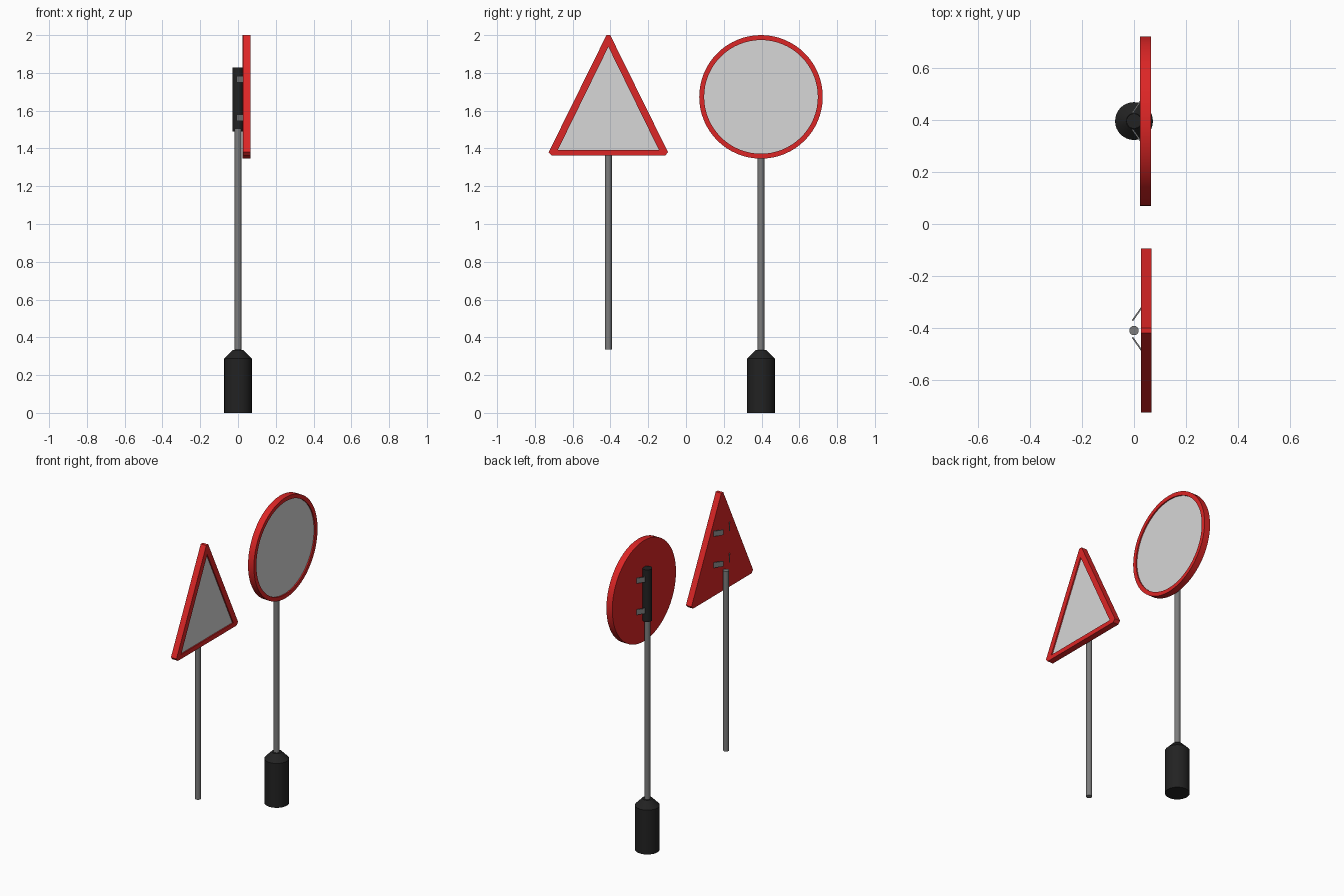
import bpy, bmesh, math
from mathutils import Matrix

cube = bpy.data.objects.get("Cube")
if cube:
    bpy.data.objects.remove(cube, do_unlink=True)


def material(name, rgb):
    m = bpy.data.materials.new(name)
    m.use_nodes = True
    m.diffuse_color = (*rgb, 1)
    bsdf = next(n for n in m.node_tree.nodes if n.type == 'BSDF_PRINCIPLED')
    bsdf.inputs["Base Color"].default_value = (*rgb, 1)
    return m


RED = material("sign red", (0.72, 0.019, 0.019))
PANEL = material("panel light grey", (0.68, 0.68, 0.68))
STEEL = material("steel grey", (0.2, 0.2, 0.2))
BLACK = material("black plastic", (0.016, 0.016, 0.016))


def finish(name, bm, mats, smooth=False):
    bmesh.ops.remove_doubles(bm, verts=bm.verts, dist=0.0005)
    bmesh.ops.recalc_face_normals(bm, faces=bm.faces)
    mesh = bpy.data.meshes.new(name)
    bm.to_mesh(mesh)
    bm.free()
    for m in mats:
        mesh.materials.append(m)
    ob = bpy.data.objects.new(name, mesh)
    bpy.context.collection.objects.link(ob)
    if smooth:
        bpy.ops.object.select_all(action='DESELECT')
        ob.select_set(True)
        bpy.context.view_layer.objects.active = ob
        bpy.ops.object.shade_smooth_by_angle(angle=math.radians(30))
    return ob


def loft(bm, rings, mat_of_last=0):
    """Join rings of points in order and cap both ends."""
    loops = [[bm.verts.new(p) for p in ring] for ring in rings]
    for a, b in zip(loops, loops[1:]):
        for i in range(len(a)):
            j = (i + 1) % len(a)
            bm.faces.new((a[i], a[j], b[j], b[i]))
    bm.faces.new(loops[0])
    bm.faces.new(loops[-1]).material_index = mat_of_last


def turned(name, y, profile, mat, n=32):
    """Solid of revolution about a vertical axis at (0, y)."""
    bm = bmesh.new()
    loft(bm, [[(r * math.cos(math.tau * i / n), y + r * math.sin(math.tau * i / n), z)
               for i in range(n)] for r, z in profile])
    return finish(name, bm, [mat], True)


def sign(name, outer, inner, back, front, smooth=False):
    """Red tray with a raised rim and a slightly sunk panel, facing +x."""
    bm = bmesh.new()
    steps = [(outer, back), (outer, front), (inner, front), (inner, front - 0.008)]
    loft(bm, [[(x, y, z) for y, z in pts] for pts, x in steps], 1)
    return finish(name, bm, [RED, PANEL], smooth)


def brackets(prefix, y):
    """Two rows of slanted clip plates spreading from the post to the sign."""
    for row, z in (("lower", 1.563), ("upper", 1.767)):
        for side, s in (("right", -1), ("left", 1)):
            bm = bmesh.new()
            bmesh.ops.create_cube(bm, size=1)
            bmesh.ops.scale(bm, vec=(0.066, 0.006, 0.034), verts=bm.verts)
            turn = Matrix.Rotation(s * math.atan2(0.05, 0.035), 4, 'Z')
            bmesh.ops.transform(bm, verts=bm.verts,
                                matrix=Matrix.Translation((0.013, y + s * 0.059, z)) @ turn)
            finish(f"{prefix}_{row}_{side}_bracket", bm, [STEEL])


# Round sign with its base, post and sleeve
ROUND_Y = 0.397


def circle(r, n=64):
    return [(ROUND_Y + r * math.cos(math.tau * i / n), 1.673 + r * math.sin(math.tau * i / n))
            for i in range(n)]


sign("round_sign", circle(0.327), circle(0.301), 0.023, 0.065, True)
turned("round_sign_base", ROUND_Y, [(0.073, 0), (0.073, 0.288), (0.03, 0.332)], BLACK)
turned("round_sign_post", ROUND_Y, [(0.018, 0.32), (0.018, 1.5)], STEEL)
turned("round_sign_sleeve", ROUND_Y, [(0.029, 1.49), (0.029, 1.828)], BLACK)
brackets("round_sign", ROUND_Y)

# Triangular sign with blunt corners, and its post
TRI_Y = -0.411
half_outer = [(0.300, 1.362), (0.316, 1.380), (0.010, 2.0)]
half_inner = [(0.268, 1.391), (0.268, 1.391), (0.0, 1.938)]


def mirrored(half):
    return [(TRI_Y + y, z) for y, z in half] + [(TRI_Y - y, z) for y, z in reversed(half)]


sign("triangle_sign", mirrored(half_outer), mirrored(half_inner), 0.027, 0.067)
turned("triangle_sign_post", TRI_Y, [(0.018, 0.335), (0.018, 1.505)], STEEL)
brackets("triangle_sign", TRI_Y + 0.006)
